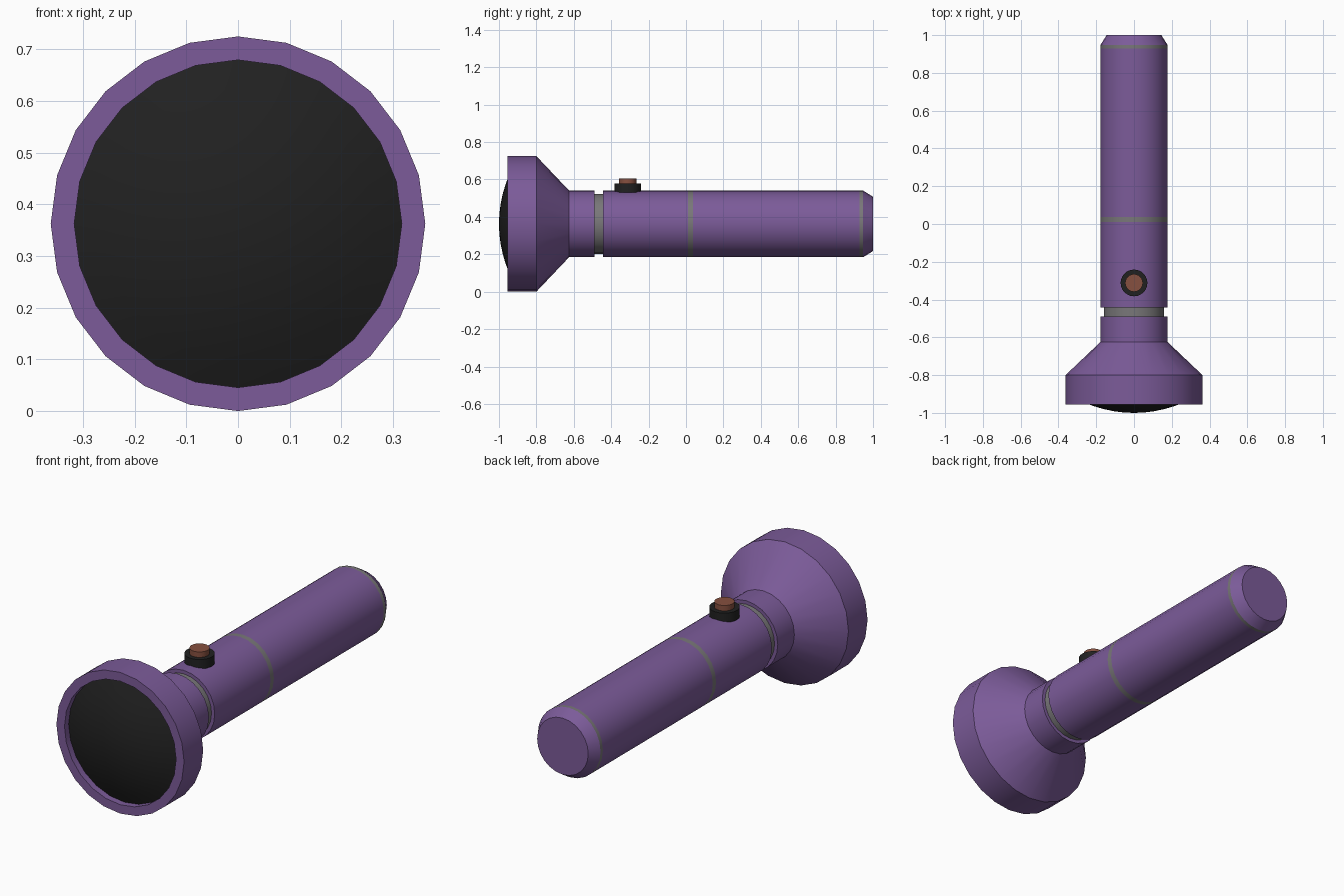
import bpy, bmesh, math
from mathutils import Matrix, Vector

cube = bpy.data.objects.get("Cube")
if cube:
    bpy.data.objects.remove(cube, do_unlink=True)

SIDES = 24
AXIS_Z = 0.3625


def material(name, rgb):
    m = bpy.data.materials.new(name)
    m.use_nodes = True
    m.diffuse_color = (*rgb, 1)
    m.node_tree.nodes["Principled BSDF"].inputs["Base Color"].default_value = (*rgb, 1)
    return m


purple = material("purple", (0.20, 0.105, 0.32))
grey = material("grey", (0.19, 0.185, 0.19))
black = material("black", (0.015, 0.015, 0.015))
rust = material("rust red", (0.24, 0.08, 0.05))


def lathe(name, profile, mats, matrix, bands=()):
    """Spin (radius, height) points around local z; bands are grey profile segments."""
    bm = bmesh.new()
    rings = []
    for r, h in profile:
        if r == 0:
            rings.append([bm.verts.new((0, 0, h))] * SIDES)
        else:
            rings.append([bm.verts.new((r * math.cos(a), r * math.sin(a), h))
                          for a in (2 * math.pi * i / SIDES for i in range(SIDES))])
    for s, (low, high) in enumerate(zip(rings, rings[1:])):
        for i in range(SIDES):
            j = (i + 1) % SIDES
            corners = list(dict.fromkeys((low[i], low[j], high[j], high[i])))
            bm.faces.new(corners).material_index = int(s in bands)
    # Close open ends with a flat cap
    for ring in (rings[0], rings[-1]):
        if ring[0] is not ring[1]:
            bm.faces.new(ring)
    bmesh.ops.recalc_face_normals(bm, faces=bm.faces)
    bm.transform(matrix)
    mesh = bpy.data.meshes.new(name)
    bm.to_mesh(mesh)
    bm.free()
    for m in mats:
        mesh.materials.append(m)
    for p in mesh.polygons:
        p.use_smooth = True
    mesh.set_sharp_from_angle(angle=math.radians(25))
    obj = bpy.data.objects.new(name, mesh)
    bpy.context.collection.objects.link(obj)
    return obj


# Local z runs along the torch from front to back
along = Matrix.Translation(Vector((0, 0, AXIS_Z))) @ Matrix.Rotation(math.radians(-90), 4, 'X')

# Flared head with a recessed front
lathe("head", [(0.317, -0.89), (0.317, -0.955), (0.3625, -0.955),
               (0.3625, -0.80), (0.178, -0.625)], [purple], along)

# Handle with a grey neck groove, two grey bands and a chamfered tail
lathe("handle", [(0.178, -0.63), (0.178, -0.49), (0.16, -0.49), (0.16, -0.443),
                 (0.178, -0.443), (0.178, 0.01), (0.178, 0.037), (0.178, 0.928),
                 (0.178, 0.947), (0.145, 1.0)],
      [purple, grey], along, bands=(2, 5, 7))

# Domed lens
lens = [(0.317 * k / 6, -1.0 + 0.079 * (k / 6) ** 2) for k in range(7)]
lathe("lens", lens + [(0.317, -0.90)], [black], along)

# Switch on top of the handle
upright = Matrix.Translation(Vector((0, -0.312, 0)))
lathe("switch_base", [(0.071, 0.53), (0.071, 0.578)], [black], upright)
lathe("switch_button", [(0.047, 0.56), (0.047, 0.606)], [rust], upright)
